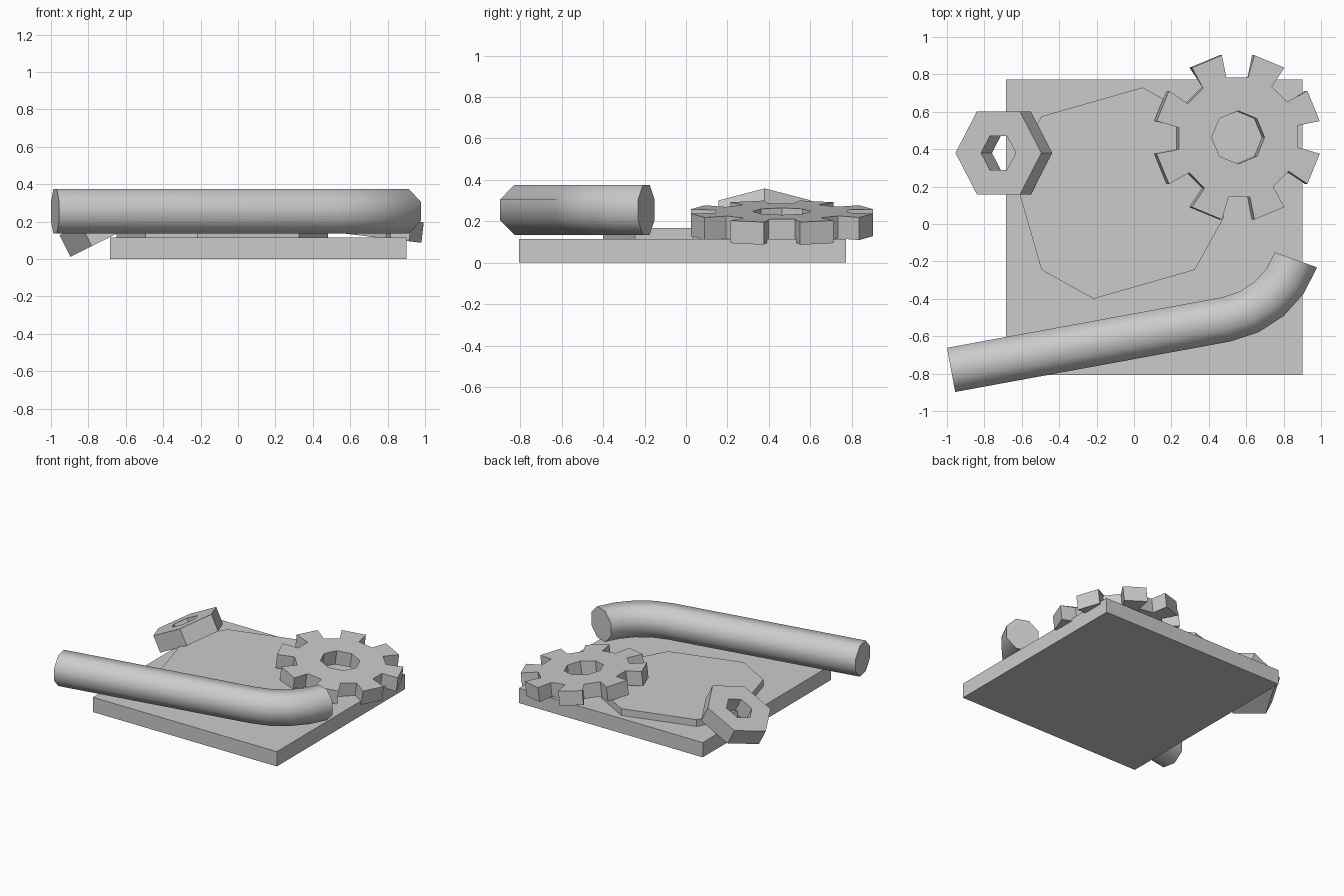
import bpy
import bmesh
from math import sin, cos, radians
from mathutils import Vector

cube = bpy.data.objects.get("Cube")
if cube:
    bpy.data.objects.remove(cube)

GREY = (0.6, 0.6, 0.6, 1)
grey = bpy.data.materials.new("plain grey")
grey.use_nodes = True
grey.diffuse_color = GREY
grey.node_tree.nodes["Principled BSDF"].inputs["Base Color"].default_value = GREY


def finish(name, bm, location=(0, 0, 0), tilt=0):
    bmesh.ops.recalc_face_normals(bm, faces=bm.faces)
    mesh = bpy.data.meshes.new(name)
    bm.to_mesh(mesh)
    bm.free()
    mesh.materials.append(grey)
    obj = bpy.data.objects.new(name, mesh)
    obj.location = location
    obj.rotation_euler.y = radians(tilt)
    bpy.context.collection.objects.link(obj)
    return obj


def polar(radius, degrees):
    return Vector((radius * cos(radians(degrees)), radius * sin(radians(degrees)), 0))


def loft(bm, rings, closed=False):
    """Skin a list of equal point rings; closed joins the last ring to the first."""
    rows = [[bm.verts.new(p) for p in ring] for ring in rings]
    n = len(rows[0])
    pairs = list(zip(rows, rows[1:]))
    if closed:
        pairs.append((rows[-1], rows[0]))
    else:
        bm.faces.new(rows[0])
        bm.faces.new(rows[-1])
    for a, b in pairs:
        for i in range(n):
            j = (i + 1) % n
            bm.faces.new((a[i], a[j], b[j], b[i]))


def slab(name, outline, thickness, location, tilt=0, hole=None):
    """Extrude an outline downward from z = 0, with an optional hole."""
    drop = Vector((0, 0, -thickness))
    lower = [p + drop for p in outline]
    bm = bmesh.new()
    if hole:
        loft(bm, [outline, lower, [p + drop for p in hole], hole], closed=True)
    else:
        loft(bm, [outline, lower])
    return finish(name, bm, location, tilt)


# Square base plate
corners = [Vector((x, y, 0)) for x, y in
           ((-0.685, -0.807), (0.9, -0.807), (0.9, 0.772), (-0.685, 0.772))]
slab("base_plate", corners, 0.115, (0, 0, 0.115))

# Uneven octagonal pad on the plate
pad = [polar(0.58, quarter + step) for quarter in range(0, 360, 90) for step in (45, 77)]
slab("octagonal_pad", pad, 0.055, (-0.085, 0.165, 0.168))

# Eight-tooth gear, leaning to one side
teeth, bore = [], []
for k in range(8):
    start = 45 * k + 11.25
    for radius, angle in ((0.326, 0), (0.448, 0), (0.448, 22.5), (0.326, 22.5)):
        teeth.append(polar(radius, start + angle))
    # the octagonal bore is sampled so that it pairs with the tooth outline
    a, b = polar(0.142, 45 * k), polar(0.142, 45 * k + 45)
    bore += [a.lerp(b, t) for t in (0.25, 0.5, 0.75, 1)]
slab("gear", teeth, 0.11, (0.557, 0.463, 0.248), 6.8, bore)

# Tilted hexagonal nut
hexagon = [polar(0.257, 60 * k) for k in range(6)]
nut_hole = [polar(0.104, 60 * k) for k in range(6)]
slab("hex_nut", hexagon, 0.13, (-0.725, 0.38, 0.243), -26.8, nut_hole)

# Bent eight-sided rod: one straight run, then an arc
BEND, HEADING, SWEEP = 0.49, 10.5, 60
start = Vector((0.493, -0.51, 0.255))
pivot = start + polar(BEND, HEADING + 90)
stations = [(Vector((-0.978, -0.78, 0.255)), HEADING)]
for i in range(5):
    heading = HEADING + SWEEP * i / 4
    stations.append((pivot + polar(BEND, heading - 90), heading))
rings = []
for centre, heading in stations:
    side = polar(1, heading + 90)
    section = [polar(0.13, 45 * k + 22.5) for k in range(8)]
    rings.append([centre + side * p.x + Vector((0, 0, p.y)) for p in section])
bm = bmesh.new()
loft(bm, rings)
rod = finish("bent_rod", bm)
bpy.ops.object.select_all(action="DESELECT")
rod.select_set(True)
bpy.context.view_layer.objects.active = rod
bpy.ops.object.shade_smooth_by_angle(angle=radians(50))
